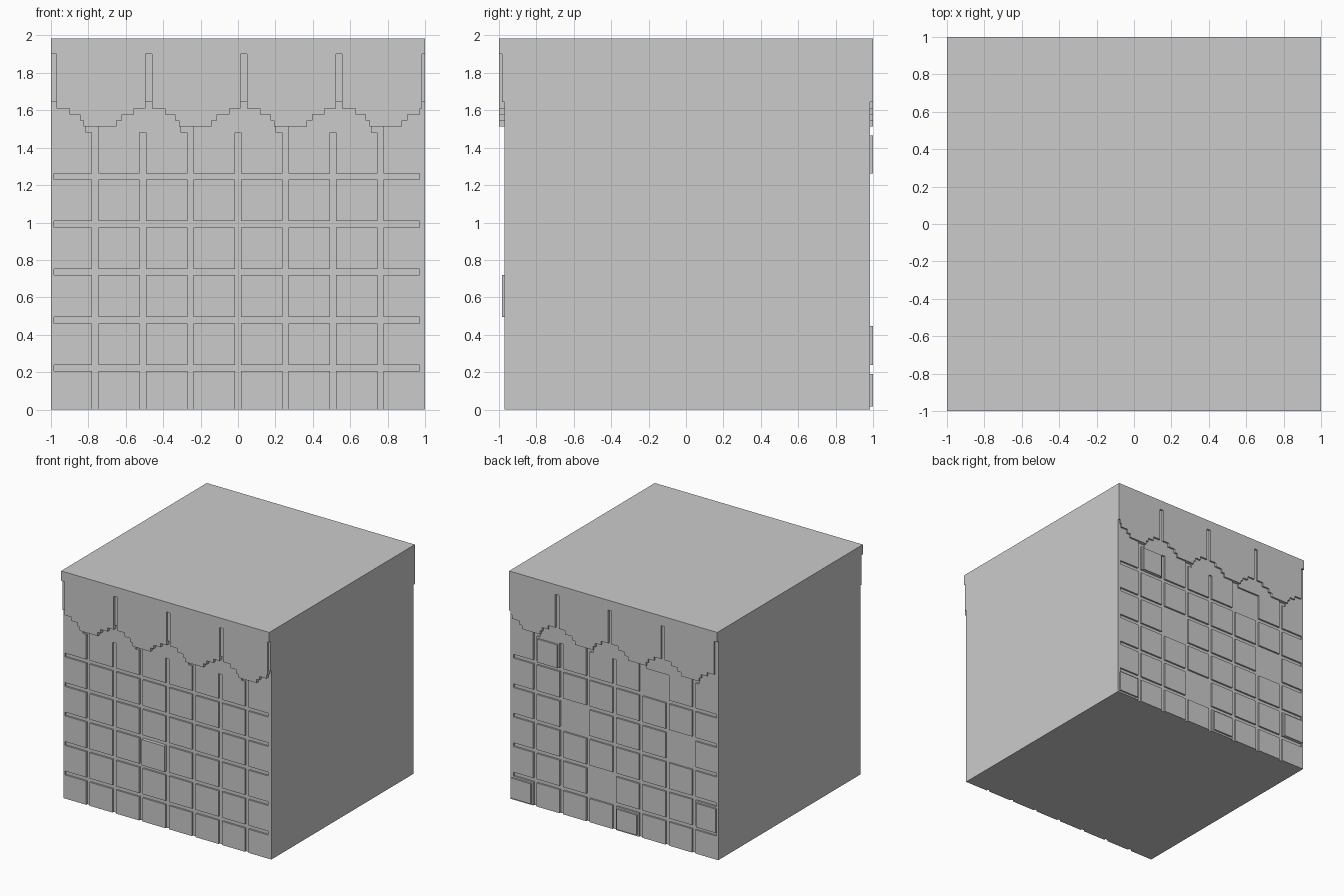
import bpy, bmesh

if "Cube" in bpy.data.objects:
    bpy.data.objects.remove(bpy.data.objects["Cube"])

W = 0.033                      # groove width
COLS = [-0.78 + 0.2543 * i for i in range(7)]    # vertical groove starts
ROWS = [0.205 + 0.2563 * i for i in range(5)]    # horizontal groove starts
TOP = 1.985


def glaze(level, slot_level, base, edge_slot):
    """Stepped dripping top layer with narrow slots between the lobes."""
    out = [(-1, 1, 1.643, TOP, level)]
    steps = [(0, 1.61), (0.07, 1.577), (0.125, 1.545), (0.145, 1.513),
             (0.32, 1.545), (0.35, 1.577), (0.415, 1.61), (0.475, None)]
    for start in (-0.97, -0.461, 0.048, 0.557):
        for (a, z), (b, _) in zip(steps, steps[1:]):
            out.append((start + a, min(start + b, 0.985), z, 1.643, level))
    for a, b in ((-1, -0.97), (-0.495, -0.461), (0.014, 0.048), (0.523, 0.557)):
        out.append((a, b, 1.643, 1.9, slot_level))
    if edge_slot:
        out.append((0.985, 1, 1.643, 1.9, slot_level))
    return out


def grooves(level):
    """Tile joints; alternate columns run up under the glaze."""
    out = [(-0.985, 0.97, z, z + W, level) for z in ROWS]
    for i, x in enumerate(COLS):
        out.append((x, x + W, 0, 1.48 if i % 2 else 1.513, level))
        if i % 2 == 0:
            out.append((x - W, x + W, 1.48, 1.513, level))
    return out


def tile(col, row, level, inset=0.0):
    """One tile of the grid, columns 0-7 and rows 0-5."""
    x0 = -1 if col == 0 else COLS[col - 1] + W
    x1 = 1 if col == 7 else COLS[col]
    z0 = inset if row == 0 else ROWS[row - 1] + W
    z1 = ROWS[row] if row < 5 else 1.48
    return (x0 + inset, x1 - inset, z0, z1 - inset, level)


# Painted relief layers: later rectangles replace earlier ones
front = [(-1, 1, 0, TOP, 0.97)] + grooves(0.955)
front += [tile(3, 2, 0.985)] + glaze(1.0, 0.985, 0.97, True)

back = [(-1, 1, 0, TOP, 0.985)] + grooves(0.97)
back += [tile(c, r, 1.0, 0.015) for c, r in ((6, 5), (7, 0), (3, 0), (0, 1))]
back += [tile(c, r, 0.97) for c, r in ((2, 5), (5, 3), (1, 3), (4, 1))]
back += glaze(1.0, 0.985, 0.985, False)


def cuts(values):
    return sorted({round(v, 3) for v in values})


both = front + back
xs = cuts(v for r in both for v in r[:2])
zs = cuts(v for r in both for v in r[2:4])
ys = cuts([-r[4] for r in front] + [r[4] for r in back])
size = (len(xs) - 1, len(ys) - 1, len(zs) - 1)


def depth(layers, x, z):
    d = 0
    for x0, x1, z0, z1, level in layers:
        if x0 < x < x1 and z0 < z < z1:
            d = level
    return d


# Fill grid cells between the front and back relief
solid = set()
for i in range(size[0]):
    x = (xs[i] + xs[i + 1]) / 2
    for k in range(size[2]):
        z = (zs[k] + zs[k + 1]) / 2
        f, b = -depth(front, x, z), depth(back, x, z)
        for j in range(size[1]):
            if f < (ys[j] + ys[j + 1]) / 2 < b:
                solid.add((i, j, k))

# Skin only the exposed cell sides
bm = bmesh.new()
points = {}


def vert(c):
    if c not in points:
        points[c] = bm.verts.new((xs[c[0]], ys[c[1]], zs[c[2]]))
    return points[c]


for cell in solid:
    for axis in range(3):
        u, v = (axis + 1) % 3, (axis + 2) % 3
        for side in (0, 1):
            near = list(cell)
            near[axis] += 1 if side else -1
            if tuple(near) in solid:
                continue
            loop = []
            for a, b in ((0, 0), (1, 0), (1, 1), (0, 1)):
                c = list(cell)
                c[axis] += side
                c[u] += a
                c[v] += b
                loop.append(vert(tuple(c)))
            bm.faces.new(loop if side else loop[::-1])

# Merge flat areas into clean faces
bmesh.ops.dissolve_limit(bm, angle_limit=0.01, verts=bm.verts[:], edges=bm.edges[:])
mesh = bpy.data.meshes.new("tiled_block")
bm.to_mesh(mesh)
bm.free()
block = bpy.data.objects.new("tiled_block", mesh)
bpy.context.collection.objects.link(block)
